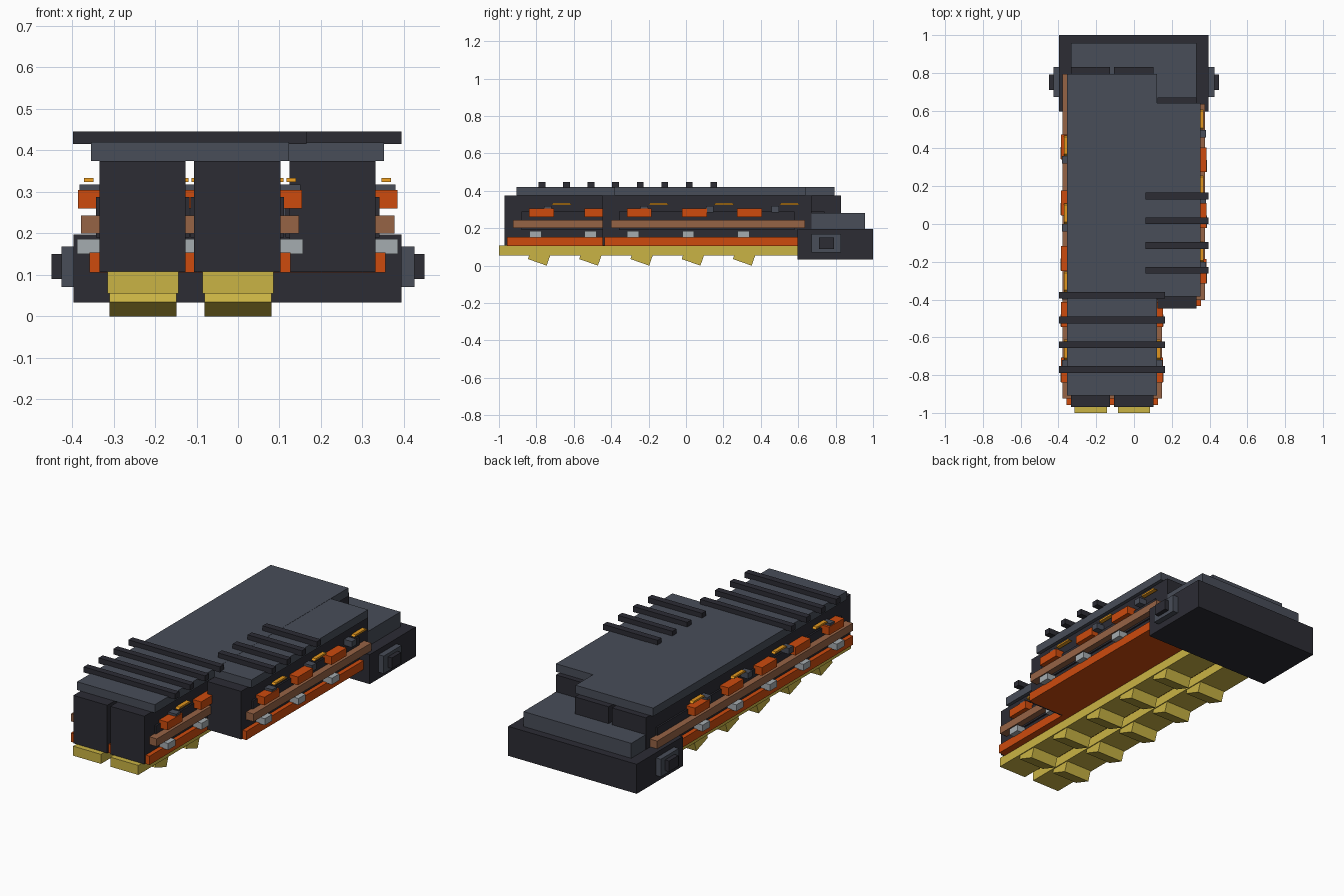
import bpy, bmesh

if "Cube" in bpy.data.objects:
    bpy.data.objects.remove(bpy.data.objects["Cube"])


def material(name, rgb):
    m = bpy.data.materials.new(name)
    m.diffuse_color = (*rgb, 1)
    m.use_nodes = True
    m.node_tree.nodes["Principled BSDF"].inputs["Base Color"].default_value = m.diffuse_color
    return m


DARK = material("charcoal", (0.025, 0.025, 0.034))
SLATE = material("slate", (0.065, 0.074, 0.098))
ORANGE = material("orange", (0.61, 0.07, 0.004))
BROWN = material("copper_brown", (0.305, 0.125, 0.06))
GREY = material("light_grey", (0.376, 0.413, 0.434))
YELLOW = material("yellow", (0.591, 0.456, 0.058))
GOLD = material("gold", (0.75, 0.305, 0.013))


def prism(name, mat, profile, x0, x1):
    """Extrude a (y, z) profile from x0 to x1."""
    bm = bmesh.new()
    a = [bm.verts.new((x0, y, z)) for y, z in profile]
    b = [bm.verts.new((x1, y, z)) for y, z in profile]
    bm.faces.new(a)
    bm.faces.new(b[::-1])
    n = len(a)
    for i in range(n):
        j = (i + 1) % n
        bm.faces.new((a[j], a[i], b[i], b[j]))
    bmesh.ops.recalc_face_normals(bm, faces=bm.faces)
    me = bpy.data.meshes.new(name)
    bm.to_mesh(me)
    bm.free()
    me.materials.append(mat)
    ob = bpy.data.objects.new(name, me)
    bpy.context.collection.objects.link(ob)
    return ob


def box(name, mat, x0, x1, y0, y1, z0, z1):
    return prism(name, mat, [(y0, z0), (y1, z0), (y1, z1), (y0, z1)], min(x0, x1), max(x0, x1))


def module(cx, y0, y1, clamps, clips, plates):
    """One long hull with fittings on both sides."""
    w = 0.104
    box("hull", DARK, cx - w, cx + w, y0, y1, 0.107, 0.374)
    box("base_slab", ORANGE, cx - 0.128, cx + 0.128, y0 + 0.012, min(y1, 0.63), 0.105, 0.154)
    for s in (-1, 1):
        def side(name, mat, d0, d1, *r):
            box(name, mat, cx + s * d0, cx + s * d1, *r)
        side("side_panel", DARK, w - 0.01, 0.113, y0 + 0.09, y1 - 0.09, 0.19, 0.288)
        side("side_rail", BROWN, w - 0.01, 0.149, y0 + 0.045, y1 - 0.035, 0.2, 0.243)
        for y in clamps:
            side("clamp", GREY, w - 0.01, 0.158, y - 0.032, y + 0.032, 0.15, 0.186)
        for y in clips:
            side("side_block", ORANGE, w - 0.01, 0.156, y - 0.066, y + 0.066, 0.26, 0.305)
        for y in plates:
            side("bracket", SLATE, w - 0.01, 0.152, y - 0.095, y - 0.055, 0.285, 0.318)
            xs = sorted((cx + s * 0.118, cx + s * 0.141))
            prism("lamp_strip", GOLD,
                  [(y - 0.054, 0.324), (y + 0.054, 0.324), (y + 0.045, 0.334), (y - 0.045, 0.334)], *xs)


# Three hulls: two long, one short
STEP = 0.295
long_clamps = [-0.805 + i * STEP for i in range(5)]
long_clips = [-0.773 + i * STEP for i in range(5)]
long_plates = [-0.665 + i * 0.36 for i in range(4)]
for cx in (-0.23, -0.0015):
    module(cx, -0.97, 0.83, long_clamps, long_clips, long_plates)
module(0.228, -0.447, 0.67, [-0.283 + i * STEP for i in range(3)],
       [-0.25 + i * STEP for i in range(3)], [-0.147 + i * 0.35 for i in range(3)])

# Roof plates with cross bars
box("long_roof", SLATE, -0.355, 0.123, -0.907, 0.795, 0.374, 0.42)
box("short_roof", SLATE, 0.12, 0.352, -0.383, 0.64, 0.374, 0.419)
for i in range(4):
    y = -0.77 + i * 0.131
    box("long_roof_bar", DARK, -0.398, 0.165, y - 0.018, y + 0.018, 0.415, 0.446)
    y = -0.245 + i * 0.131
    box("short_roof_bar", DARK, 0.06, 0.394, y - 0.018, y + 0.018, 0.415, 0.446)

# Yellow runners with slanted teeth
for cx in (-0.229, 0.0):
    box("runner", YELLOW, cx - 0.086, cx + 0.086, -1.0, 0.62, 0.055, 0.108)
    for i in range(5):
        y = -0.785 + i * 0.274
        prism("runner_tooth", YELLOW,
              [(y - 0.06, 0.035), (y + 0.04, 0.0), (y + 0.061, 0.06), (y - 0.05, 0.065)],
              cx - 0.081, cx + 0.081)

# Rear block with deck and side lugs
box("rear_block", DARK, -0.397, 0.394, 0.595, 1.0, 0.033, 0.197)
box("rear_deck", SLATE, -0.333, 0.33, 0.61, 0.957, 0.19, 0.28)
for s in (-1, 1):
    box("side_lug", SLATE, s * 0.38, s * 0.426, 0.672, 0.83, 0.07, 0.168)
    box("lug_pin", DARK, s * 0.42, s * 0.45, 0.71, 0.792, 0.09, 0.15)
